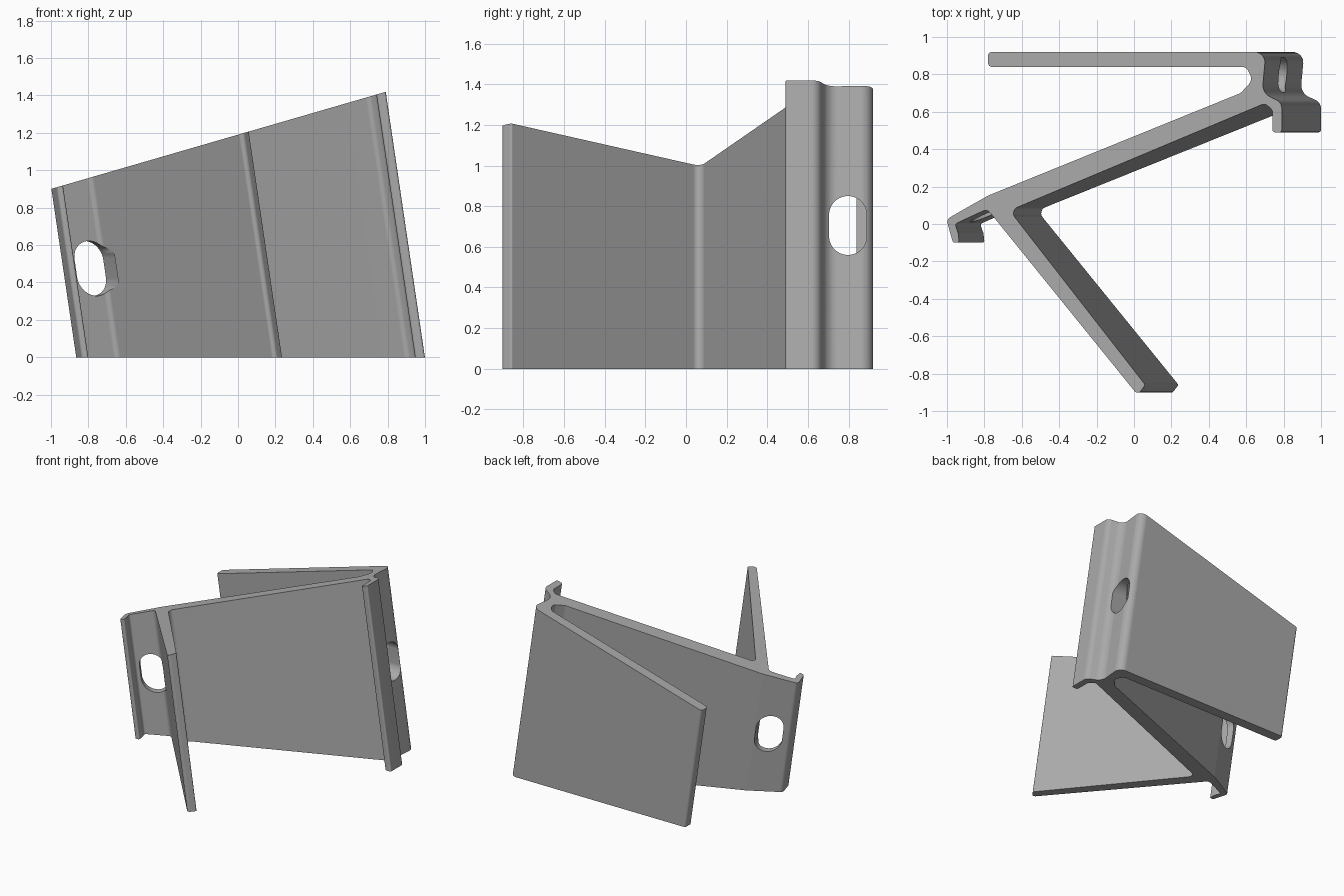
import bpy, bmesh, math
from mathutils import Vector

if "Cube" in bpy.data.objects:
    bpy.data.objects.remove(bpy.data.objects["Cube"])

LEAN = 0.1475          # sideways lean per unit of height


def top_z(x):
    return 1.19 + 0.29 * x   # slanted top cut


# top outline of the folded section: x, y, corner radius
PROFILE = [
    # back plate and right wall
    (-0.78, 0.92, .02), (0.705, 0.92, .055), (0.685, 0.70, .07),
    # right hook
    (0.79, 0.65, .05), (0.79, 0.49, .012), (0.74, 0.49, .015),
    (0.74, 0.61, .03), (0.70, 0.645, .03),
    # front leg
    (-0.665, 0.072, .035), (0.06, -0.86, .012), (0.02, -0.915, .02),
    (-0.785, 0.08, .03),
    # left hook
    (-0.957, 0.0, .015), (-0.94, -0.05, .01), (-0.935, -0.10, .01),
    (-0.968, -0.10, .015), (-1.003, 0.025, .03), (-0.78, 0.152, .15),
    # inner pocket
    (0.57, 0.70, .04), (0.635, 0.77, .045), (0.60, 0.84, .04),
    (-0.78, 0.84, .02),
]


def rounded(points, steps=6):
    out = []
    n = len(points)
    for i, (x, y, r) in enumerate(points):
        p = Vector((x, y))
        a = Vector(points[i - 1][:2]) - p
        b = Vector(points[(i + 1) % n][:2]) - p
        half = a.angle(b) / 2
        cut = min(r / math.tan(half), a.length * .48, b.length * .48)
        s, e = p + a.normalized() * cut, p + b.normalized() * cut
        rad = cut * math.tan(half)
        c = p + (a.normalized() + b.normalized()).normalized() * (rad / math.sin(half))
        u, v = s - c, e - c
        ang = u.angle(v)
        for k in range(steps + 1):
            t = k / steps
            if ang < 1e-4:
                q = s.lerp(e, t)
            else:
                q = c + (u * math.sin((1 - t) * ang) + v * math.sin(t * ang)) / math.sin(ang)
            out.append(q)
    return out


def prism(name, ring_a, ring_b):
    bm = bmesh.new()
    a = [bm.verts.new(p) for p in ring_a]
    b = [bm.verts.new(p) for p in ring_b]
    n = len(a)
    for i in range(n):
        j = (i + 1) % n
        bm.faces.new((a[i], a[j], b[j], b[i]))
    bm.faces.new(a[::-1])
    bm.faces.new(b)
    bmesh.ops.recalc_face_normals(bm, faces=bm.faces)
    me = bpy.data.meshes.new(name)
    bm.to_mesh(me)
    bm.free()
    ob = bpy.data.objects.new(name, me)
    bpy.context.collection.objects.link(ob)
    return ob


def slot_cutter(name, centre, direction, half_w, half_h, depth):
    d = Vector(direction).normalized()
    side = Vector((-d.y, d.x, 0))
    ring = []
    for k in range(32):
        t = 2 * math.pi * (k + .5) / 32
        u = half_w * math.cos(t)
        z = half_w * math.sin(t) + math.copysign(half_h - half_w, math.sin(t))
        ring.append(Vector(centre) + side * u + Vector((-LEAN * z, 0, z)))
    ob = prism(name, [p - d * depth for p in ring], [p + d * depth for p in ring])
    ob.hide_render = True
    return ob


# folded bracket: slanted on top, flat on the ground
outline = rounded(PROFILE)
bracket = prism("bracket",
                [(p.x + LEAN * top_z(p.x), p.y, 0) for p in outline],
                [(p.x, p.y, top_z(p.x)) for p in outline])

metal = bpy.data.materials.new("grey metal")
metal.diffuse_color = (0.4, 0.4, 0.4, 1)
metal.use_nodes = True
metal.node_tree.nodes["Principled BSDF"].inputs["Base Color"].default_value = metal.diffuse_color
bracket.data.materials.append(metal)

# slotted holes
bpy.context.view_layer.objects.active = bracket
bracket.select_set(True)
for cutter in (
    slot_cutter("left_slot_cutter", (-0.79, 0.08, 0.475), (0.45, -0.89, 0), .1, .147, .13),
    slot_cutter("right_slot_cutter", (0.80, 0.797, 0.705), (1, 0, 0), .093, .145, .14),
):
    mod = bracket.modifiers.new("slot", 'BOOLEAN')
    mod.operation = 'DIFFERENCE'
    mod.solver = 'EXACT'
    mod.object = cutter
    bpy.ops.object.modifier_apply(modifier=mod.name)
    bpy.data.objects.remove(cutter)

# smooth bends, crisp cut edges
bpy.ops.object.shade_smooth_by_angle(angle=math.radians(30))
wn = bracket.modifiers.new("even_shading", 'WEIGHTED_NORMAL')
wn.keep_sharp = True
